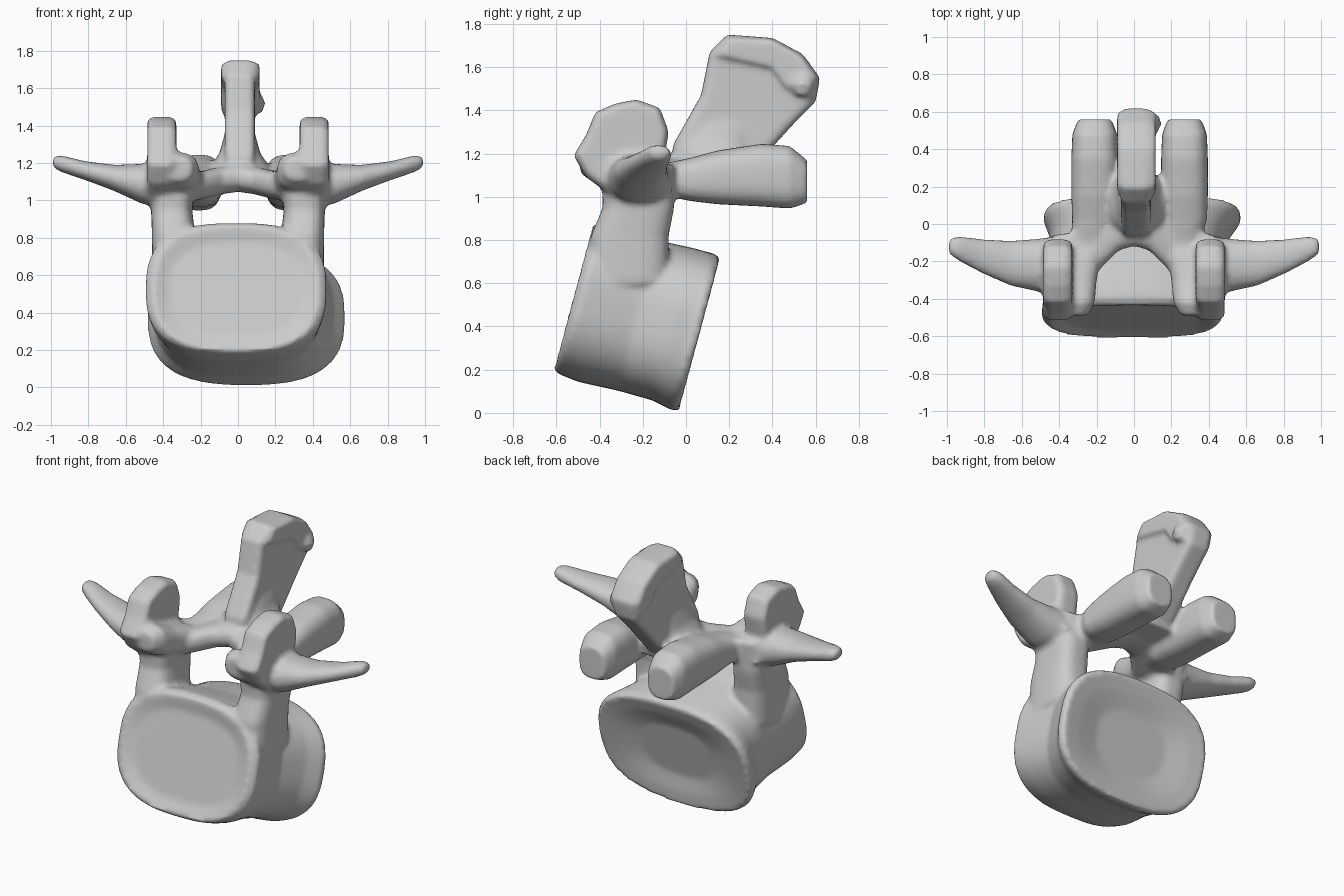
import bpy, bmesh
from math import cos, sin, pi
from mathutils import Vector

X, Y, Z = Vector((1, 0, 0)), Vector((0, 1, 0)), Vector((0, 0, 1))
bm = bmesh.new()


def skin(rings):
    """Closed solid through rings of equal point count."""
    vs = [[bm.verts.new(p) for p in r] for r in rings]
    n = len(vs[0])
    faces = [bm.faces.new(vs[0]), bm.faces.new(vs[-1])]
    for a, b in zip(vs, vs[1:]):
        for i in range(n):
            j = (i + 1) % n
            faces.append(bm.faces.new((a[i], a[j], b[j], b[i])))
    bmesh.ops.recalc_face_normals(bm, faces=faces)


def loft(sections, u, v, power=2.5, n=40):
    """Sections are (centre, half size along u, half size along v)."""
    rings = []
    for c, a, b in sections:
        ring = []
        for i in range(n):
            t = 2 * pi * i / n
            cu, sv = cos(t), sin(t)
            pu = abs(cu) ** (2 / power) * (1 if cu > 0 else -1)
            pv = abs(sv) ** (2 / power) * (1 if sv > 0 else -1)
            ring.append(Vector(c) + u * a * pu + v * b * pv)
        rings.append(ring)
    skin(rings)


def plate(profile, x0, x1, bevel=0.02):
    """Side profile (y, z) extruded across x with softened rims."""
    cy = sum(p[0] for p in profile) / len(profile)
    cz = sum(p[1] for p in profile) / len(profile)
    k = 0.9
    small = [(cy + (y - cy) * k, cz + (z - cz) * k) for y, z in profile]
    skin([[(x, y, z) for y, z in prof] for x, prof in
          ((x0, small), (x0 + bevel, profile), (x1 - bevel, profile), (x1, small))])


# vertebral body: tilted drum with waist and dished end plates
tilt = Vector((0, 0.26, 0.965))
loft([((-0.01, -0.50, 0.52), 0.36, 0.26),
      ((-0.01, -0.525, 0.53), 0.44, 0.345),
      ((-0.01, -0.49, 0.53), 0.485, 0.365),
      ((-0.01, -0.40, 0.50), 0.475, 0.37),
      ((0.00, -0.22, 0.45), 0.445, 0.36),
      ((0.03, -0.06, 0.41), 0.48, 0.365),
      ((0.045, 0.03, 0.375), 0.53, 0.375),
      ((0.045, 0.065, 0.365), 0.515, 0.365),
      ((0.045, 0.05, 0.365), 0.40, 0.28),
      ((0.045, 0.02, 0.37), 0.25, 0.18)], X, tilt, 2.7, 64)

# spinous process: upright blade, thicker towards its tip
plate([(-0.07, 1.10), (-0.06, 1.24), (0.07, 1.47), (0.11, 1.67), (0.19, 1.75),
       (0.40, 1.735), (0.54, 1.66), (0.62, 1.55), (0.60, 1.44), (0.50, 1.34),
       (0.40, 1.23), (0.28, 1.10)], -0.07, 0.09)
plate([(0.13, 1.66), (0.19, 1.74), (0.40, 1.73), (0.54, 1.65), (0.61, 1.55),
       (0.58, 1.45), (0.47, 1.50), (0.40, 1.60)], -0.09, 0.115)
loft([((0.11, 0.54, 1.47), 0.02, 0.03), ((0.11, 0.54, 1.52), 0.035, 0.05),
      ((0.11, 0.54, 1.56), 0.02, 0.03)], X, Y)

# flared foot of the spinous process
loft([((0.02, 0.11, 1.05), 0.24, 0.15), ((0.01, 0.11, 1.15), 0.18, 0.17),
      ((0.01, 0.14, 1.25), 0.11, 0.17), ((0.01, 0.18, 1.36), 0.08, 0.16)], X, Y)

for s in (-1, 1):
    # pedicle
    loft([((s * 0.33, -0.27, 0.60), 0.13, 0.19), ((s * 0.345, -0.26, 0.82), 0.115, 0.18),
          ((s * 0.355, -0.22, 0.95), 0.11, 0.165), ((s * 0.35, -0.22, 1.15), 0.13, 0.17)],
         X, Y, 3)

    # superior articular process: outer wall and inner floor
    a, b = sorted((s * 0.33, s * 0.485))
    plate([(-0.34, 1.00), (-0.46, 1.09), (-0.52, 1.19), (-0.46, 1.29), (-0.42, 1.39),
           (-0.33, 1.43), (-0.23, 1.45), (-0.12, 1.41), (-0.08, 1.30), (-0.10, 1.18),
           (-0.06, 1.02)], a, b, 0.03)
    loft([((s * 0.32, -0.49, 1.17), 0.07, 0.06), ((s * 0.32, -0.42, 1.16), 0.11, 0.10),
          ((s * 0.31, -0.30, 1.12), 0.11, 0.09), ((s * 0.28, -0.15, 1.09), 0.11, 0.08)],
         X, Z)

    # transverse process
    loft([((s * 0.36, -0.21, 1.06), 0.15, 0.12), ((s * 0.52, -0.22, 1.09), 0.14, 0.105),
          ((s * 0.66, -0.21, 1.12), 0.12, 0.07), ((s * 0.82, -0.17, 1.16), 0.09, 0.05),
          ((s * 0.94, -0.13, 1.195), 0.065, 0.045), ((s * 0.99, -0.12, 1.205), 0.04, 0.03)],
         Y, Z, 2.2)

    # lamina
    loft([((s * 0.36, -0.22, 1.07), 0.15, 0.09), ((s * 0.2, -0.10, 1.08), 0.16, 0.075),
          ((s * 0.08, 0.0, 1.11), 0.14, 0.075), ((-s * 0.03, 0.03, 1.13), 0.14, 0.08)],
         Y, Z)

    # inferior articular process
    cx = 0.27 if s > 0 else -0.21
    loft([((s * 0.25, -0.12, 1.08), 0.09, 0.07), ((cx, 0.02, 1.08), 0.12, 0.10),
          ((cx, 0.15, 1.09), 0.125, 0.125), ((cx, 0.35, 1.10), 0.125, 0.145),
          ((cx, 0.48, 1.09), 0.12, 0.145), ((cx, 0.56, 1.07), 0.09, 0.10)], X, Z, 2.8)

mesh = bpy.data.meshes.new("vertebra")
bm.to_mesh(mesh)
bm.free()
vertebra = bpy.data.objects.new("vertebra", mesh)
bpy.context.collection.objects.link(vertebra)

# fuse the overlapping parts into one bony surface
fuse = vertebra.modifiers.new("fuse", 'REMESH')
fuse.mode = 'VOXEL'
fuse.voxel_size = 0.016
fuse.use_smooth_shade = True
soft = vertebra.modifiers.new("soften", 'SMOOTH')
soft.factor = 0.5
soft.iterations = 4
